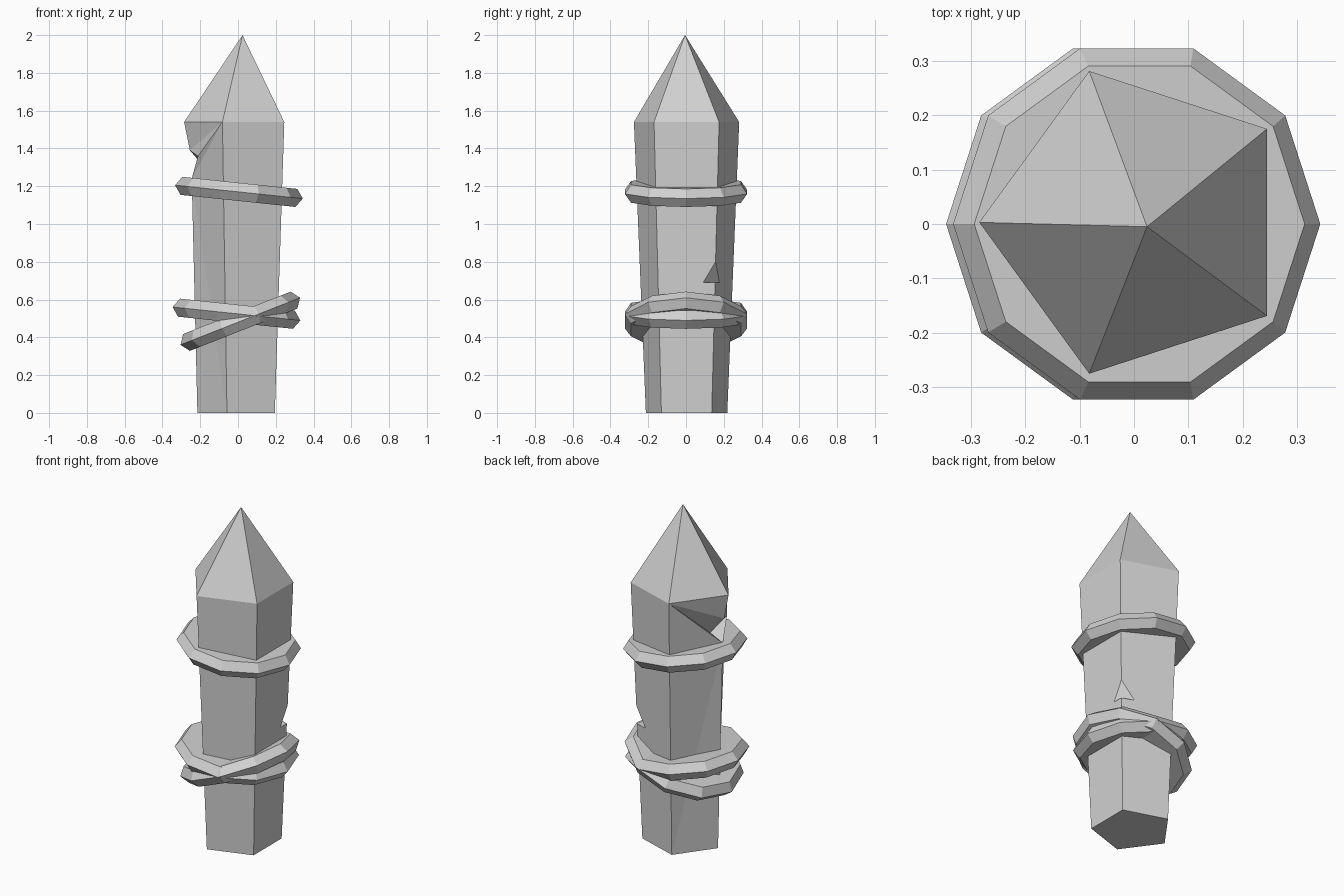
import bpy, bmesh, math
from mathutils import Vector, Matrix

old = bpy.data.objects.get("Cube")
if old:
    bpy.data.objects.remove(old)

stone = bpy.data.materials.new("grey stone")
stone.use_nodes = True
grey = (0.64, 0.64, 0.64, 1)
stone.diffuse_color = grey
stone.node_tree.nodes["Principled BSDF"].inputs["Base Color"].default_value = grey


def finish(name, bm):
    bmesh.ops.recalc_face_normals(bm, faces=bm.faces)
    mesh = bpy.data.meshes.new(name)
    bm.to_mesh(mesh)
    bm.free()
    mesh.materials.append(stone)
    obj = bpy.data.objects.new(name, mesh)
    bpy.context.collection.objects.link(obj)
    return obj


SHOULDER = 1.54


def corner(index, z):
    """Point on a tapering column edge; edges count from the -x side."""
    f = z / SHOULDER
    a = math.pi - index * math.tau / 5
    radius = 0.2266 + (0.293 - 0.2266) * f
    center = Vector((0.0116 - 0.0036 * f, 0.003, z))
    return center + radius * Vector((math.cos(a), math.sin(a), 0))


def on_side(index, other, t, z):
    return corner(index, z).lerp(corner(other, z), t)


# Column: five tapering edges, two of them chipped, and a pointed cap
bm = bmesh.new()
tops = [bm.verts.new(corner(i, SHOULDER)) for i in range(5)]
bottoms = [bm.verts.new(corner(i, 0)) for i in range(5)]
tip = bm.verts.new((0.024, -0.005, 2))
bm.faces.new(bottoms)

# Each chip: edge -> upper and lower ends, and its point on each adjoining side
chips = {
    0: (Vector((-0.255, 0, 1.39)), Vector((-0.245, 0, 1.24)),
        {1: Vector((-0.16, 0, 1.28)), 4: on_side(0, 4, 0.33, 1.36)}),
    2: (corner(2, 0.8), corner(2, 0.69),
        {1: on_side(2, 1, 0.25, 0.69), 3: on_side(2, 3, 0.21, 0.69)}),
}


def tri(*verts):
    bm.faces.new(verts)


for i, (upper, lower, side_points) in chips.items():
    up, low = bm.verts.new(upper), bm.verts.new(lower)
    points = {j: bm.verts.new(p) for j, p in side_points.items()}
    tri(up, *points.values())
    tri(low, *points.values())
    for j, p in points.items():
        tri(tops[j], tops[i], up)
        tri(tops[j], up, p)
        if upper.z > 1:
            tri(tops[j], p, low)
            tri(tops[j], low, bottoms[j])
        else:
            tri(tops[j], p, bottoms[j])
            tri(bottoms[j], p, low)
        tri(bottoms[j], low, bottoms[i])

for i in range(5):
    n = (i + 1) % 5
    tri(tops[i], tops[n], tip)
    if i not in chips and n not in chips:
        bm.faces.new((tops[i], bottoms[i], bottoms[n], tops[n]))
finish("crystal_column", bm)


# Bands: ten-sided collars with a ridged rim, tilted about y
def band(name, center, tilt, sides=10):
    bm = bmesh.new()
    loops = []
    for radius, z in ((0.306, 0.048), (0.34, 0), (0.306, -0.048)):
        loops.append([bm.verts.new((radius * math.cos(k * math.tau / sides),
                                    radius * math.sin(k * math.tau / sides), z))
                      for k in range(sides)])
    for upper, lower in zip(loops, loops[1:]):
        for k in range(sides):
            n = (k + 1) % sides
            bm.faces.new((upper[k], lower[k], lower[n], upper[n]))
    bm.faces.new(loops[0])
    bm.faces.new(loops[-1])
    bm.transform(Matrix.Translation(center) @ Matrix.Rotation(math.radians(tilt), 4, "Y"))
    return finish(name, bm)


band("upper_band", (0.005, 0, 1.17), 6)
band("middle_band", (-0.008, 0, 0.525), 6)
band("lower_band", (0.012, 0, 0.485), -21.5)
